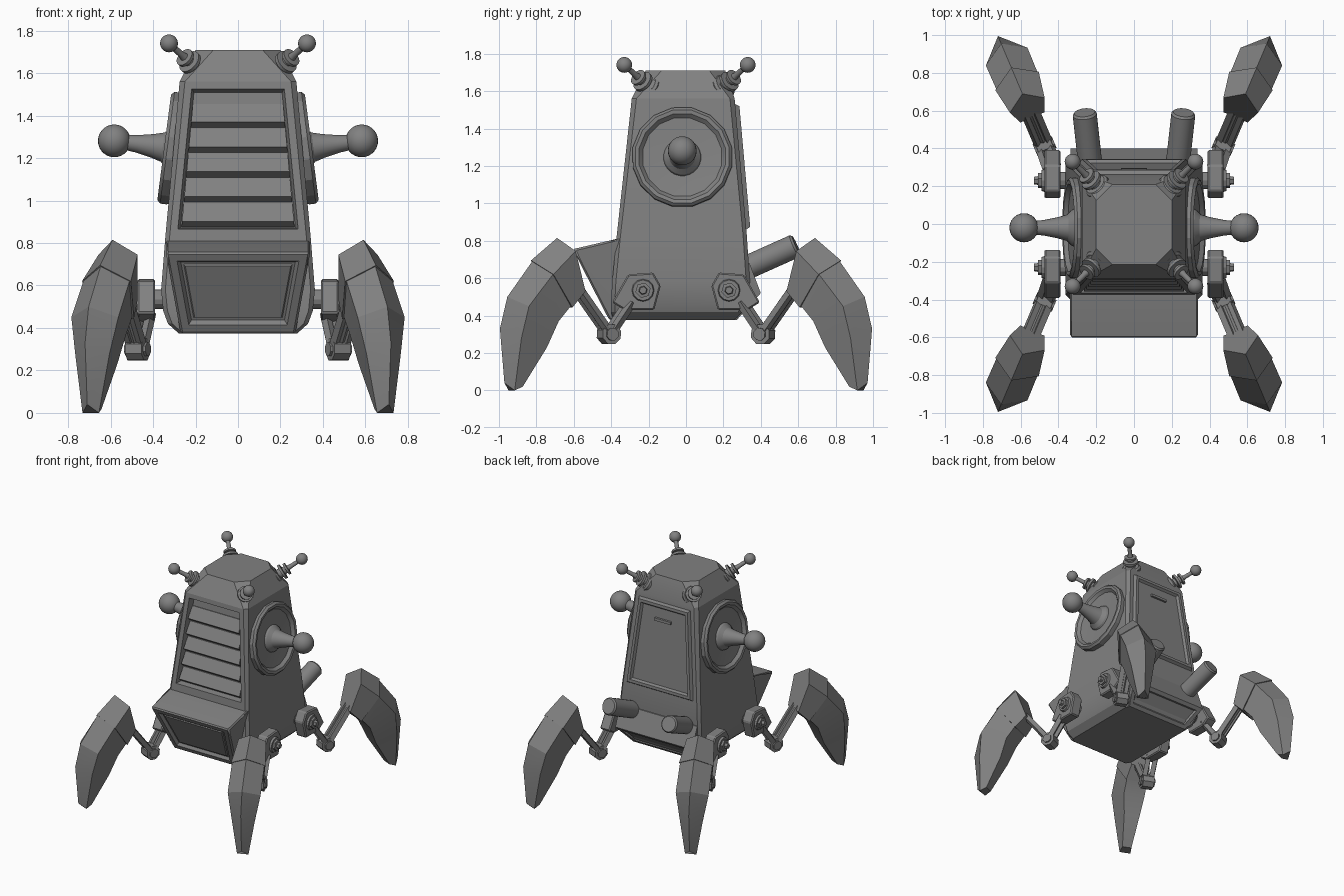
import bpy, bmesh, math
from mathutils import Vector

if "Cube" in bpy.data.objects:
    bpy.data.objects.remove(bpy.data.objects["Cube"])

grey = bpy.data.materials.new("grey")
grey.diffuse_color = (0.22, 0.22, 0.22, 1)
grey.use_nodes = True
grey.node_tree.nodes["Principled BSDF"].inputs["Base Color"].default_value = grey.diffuse_color


def finish(name, bm, bevel=0.0):
    """Turn a bmesh into a named object, sharp edges kept above an angle."""
    bmesh.ops.recalc_face_normals(bm, faces=bm.faces[:])
    if bevel:
        bmesh.ops.bevel(bm, geom=bm.edges[:], offset=bevel, segments=1, affect='EDGES')
    for f in bm.faces:
        f.smooth = True
    for e in bm.edges:
        e.smooth = e.calc_face_angle(0) < 0.35
    me = bpy.data.meshes.new(name)
    bm.to_mesh(me)
    bm.free()
    me.materials.append(grey)
    ob = bpy.data.objects.new(name, me)
    bpy.context.collection.objects.link(ob)
    return ob


def loft(sections):
    """Skin equal-length rings of points and cap both ends."""
    bm = bmesh.new()
    rings = [[bm.verts.new(p) for p in s] for s in sections]
    n = len(rings[0])
    for a, b in zip(rings, rings[1:]):
        for i in range(n):
            j = (i + 1) % n
            bm.faces.new((a[i], a[j], b[j], b[i]))
    bm.faces.new(rings[0])
    bm.faces.new(rings[-1])
    bmesh.ops.recalc_face_normals(bm, faces=bm.faces[:])
    return bm


def hull(points):
    bm = bmesh.new()
    for p in points:
        bm.verts.new(p)
    bmesh.ops.convex_hull(bm, input=bm.verts[:])
    bmesh.ops.dissolve_limit(bm, angle_limit=0.03, verts=bm.verts[:], edges=bm.edges[:])
    bmesh.ops.recalc_face_normals(bm, faces=bm.faces[:])
    return bm


def lathe(name, start, direction, profile, segs=24):
    """Revolve (distance, radius) pairs around an axis."""
    start, d = Vector(start), Vector(direction).normalized()
    u = d.orthogonal().normalized()
    v = d.cross(u)
    rings = []
    for t, r in profile:
        ring = []
        for i in range(segs):
            a = 2 * math.pi * (i + 0.5) / segs
            ring.append(start + d * t + (u * math.cos(a) + v * math.sin(a)) * r)
        rings.append(ring)
    return finish(name, loft(rings))


def rod(name, a, b, r, segs=12):
    a, b = Vector(a), Vector(b)
    return lathe(name, a, b - a, [(0, r), ((b - a).length, r)], segs)


def ball(name, center, r):
    bm = bmesh.new()
    bmesh.ops.create_uvsphere(bm, u_segments=24, v_segments=14, radius=r)
    bmesh.ops.translate(bm, verts=bm.verts[:], vec=center)
    return finish(name, bm)


def inset(bm, face, steps):
    """Repeated inset of one face with (margin, depth) steps."""
    for margin, depth in steps:
        bmesh.ops.inset_individual(bm, faces=[face], thickness=margin, depth=depth,
                                   use_even_offset=True)


def ring(z, x, y0, y1, c):
    """Rectangle with cut corners."""
    return [(x - c, y0, z), (x, y0 + c, z), (x, y1 - c, z), (x - c, y1, z),
            (c - x, y1, z), (-x, y1 - c, z), (-x, y0 + c, z), (c - x, y0, z)]


# Body tower with recessed front opening and raised rear door
bm = loft([ring(0.375, 0.28, -0.39, 0.26, 0.02), ring(0.42, 0.33, -0.40, 0.30, 0.02),
           ring(0.48, 0.352, -0.40, 0.325, 0.02), ring(0.58, 0.362, -0.395, 0.342, 0.02),
           ring(0.83, 0.342, -0.37, 0.325, 0.02), ring(1.56, 0.275, -0.29, 0.26, 0.025),
           ring(1.71, 0.20, -0.215, 0.21, 0.085)])
tall = [f for f in bm.faces if 1.1 < f.calc_center_median().z < 1.3 and abs(f.normal.y) > 0.9]
front = min(tall, key=lambda f: f.calc_center_median().y)
back = max(tall, key=lambda f: f.calc_center_median().y)
inset(bm, front, [(0.035, 0), (0.012, -0.045)])
inset(bm, back, [(0.03, 0), (0.012, 0.022), (0.022, 0), (0.012, -0.018)])
finish("body", bm)

# Rear door handle
finish("door_handle", hull([(x, y - (z - 1.40) * 0.09, z) for x in (-0.07, 0.07)
                            for y in (0.25, 0.295) for z in (1.39, 1.41)]))

# Front louvers
for k in range(5):
    z = 1.455 - 0.117 * k
    sections = []
    for side in (-1, 1):
        s = []
        for dz, depth in ((0, 0.04), (-0.085, 0.004), (-0.112, 0.04), (-0.11, 0.07), (0, 0.07)):
            h = z + dz
            x = 0.275 + (1.56 - h) * 0.092 - 0.072
            s.append((side * x, -0.29 - (1.56 - h) * 0.11 + depth, h))
        sections.append(s)
    finish("louver", loft(sections))

# Front hopper with inset panel
bm = hull([(s * x, y, z) for s in (-1, 1) for x, y, z in
           ((0.34, -0.605, 0.755), (0.34, -0.37, 0.81), (0.27, -0.41, 0.375),
            (0.27, -0.30, 0.375), (0.34, -0.30, 0.81))])
bmesh.ops.bevel(bm, geom=bm.edges[:], offset=0.01, segments=1, affect='EDGES')
face = max((f for f in bm.faces if f.normal.y < -0.5), key=lambda f: f.calc_area())
inset(bm, face, [(0.035, 0), (0.015, -0.02), (0.012, 0), (0.006, 0.008)])
finish("front_hopper", bm)

# Rear ledge
bm = hull([(s * x, y, z) for s in (-1, 1) for x, y, z in
           ((0.335, 0.25, 0.71), (0.335, 0.34, 0.68), (0.335, 0.40, 0.52),
            (0.27, 0.27, 0.375), (0.27, 0.2, 0.375))])
face = max((f for f in bm.faces if f.normal.y > 0.5 and f.normal.z < 0), key=lambda f: f.calc_area())
inset(bm, face, [(0.03, 0), (0.01, -0.012)])
finish("rear_ledge", bm)

# Leg sections: ridge (s, z), middle (s, z, half width), inner (s, z, half width)
LEG = [((0.866, 0.815), (0.80, 0.745, 0.10), (0.73, 0.53, 0.07)),
       ((1.01, 0.69), (0.94, 0.62, 0.118), (0.82, 0.45, 0.08)),
       ((1.155, 0.50), (1.08, 0.45, 0.12), (0.89, 0.37, 0.08)),
       ((1.198, 0.33), (1.11, 0.28, 0.088), (0.95, 0.23, 0.06)),
       ((1.172, 0.04), (1.13, 0.00, 0.042), (1.08, 0.02, 0.035))]

for sx in (-1, 1):
    # Side dish and knob
    axis = Vector((sx, 0, 0.13)).normalized()
    c = Vector((sx * 0.305, -0.02, 1.245))
    lathe("side_dish", c, axis, [(-0.04, 0.262), (0.0, 0.27), (0.028, 0.27), (0.043, 0.255),
                                 (0.04, 0.235), (0.018, 0.215), (0.01, 0.09)], 16)
    lathe("knob_stem", c, axis, [(0, 0.105), (0.025, 0.095), (0.05, 0.07), (0.1, 0.056),
                                 (0.17, 0.042), (0.25, 0.033)])
    ball("knob", c + axis * 0.28, 0.077)

    # Exhaust tubes
    a, b = Vector((sx * 0.23, 0.30, 0.645)), Vector((sx * 0.262, 0.59, 0.775))
    n = (b - a).length
    lathe("exhaust_tube", a, b - a, [(0, 0.064), (n - 0.012, 0.064), (n, 0.055)])

    for sy in (-1, 1):
        # Corner antenna
        base = Vector((sx * 0.18, sy * 0.185, 1.61))
        tip = Vector((sx * 0.325, sy * 0.33, 1.74))
        lathe("antenna_stem", base, tip - base,
              [(-0.02, 0.07), (0.03, 0.07), (0.042, 0.058), (0.044, 0.035), (0.066, 0.035),
               (0.068, 0.057), (0.085, 0.057), (0.087, 0.028), (0.105, 0.028), (0.107, 0.045),
               (0.122, 0.045), (0.124, 0.02), (0.145, 0.016), (0.22, 0.014)])
        ball("antenna_ball", tip, 0.042)

        def P(s, t, z):
            """Leg plane: s runs outward, t across the leg."""
            t += 0.275
            return Vector((sx * (0.39 * s + 0.92 * t), sy * (0.92 * s - 0.39 * t), z))

        def section(k, grow=0.0):
            (rs, rz), (ms, mz, mw), (i_s, iz, iw) = LEG[k]
            mw, iw = mw + grow, iw + grow
            return [P(rs + grow, 0, rz + grow * 0.7), P(ms, mw, mz), P(i_s - grow, iw, iz - grow),
                    P(i_s - grow, -iw, iz - grow), P(ms, -mw, mz)]

        # Leg armour
        finish("leg_knee_plate", loft([section(0), section(1, 0.007)]))
        finish("leg_shin", loft([section(k) for k in range(1, 5)]))

        # Hip block with axle and nut
        outline = ((0.395, 0.47), (0.31, 0.62), (0.175, 0.63), (0.135, 0.56),
                   (0.17, 0.43), (0.33, 0.43))
        finish("hip_block", loft([[(sx * x, sy * y, z) for y, z in outline]
                                  for x in (0.39, 0.475)]), 0.008)
        hip = Vector((sx * 0.30, sy * 0.23, 0.535))
        lathe("hip_axle", hip, (sx, 0, 0),
              [(0, 0.045), (0.17, 0.045), (0.175, 0.06), (0.19, 0.055)], 12)
        lathe("hip_nut", hip + Vector((sx * 0.185, 0, 0)), (sx, 0, 0),
              [(0, 0.042), (0.022, 0.042), (0.024, 0.024), (0.045, 0.02)], 6)

        # Knee joint and paired links
        knee = P(0.565, 0, 0.30)
        across = P(0, 1, 0) - P(0, 0, 0)
        lathe("knee_joint", knee - across * 0.055, across,
              [(0, 0.035), (0.012, 0.035), (0.013, 0.056), (0.097, 0.056),
               (0.098, 0.035), (0.11, 0.035)], 8)
        for t in (-0.027, 0.027):
            rod("lower_link", P(0.565, t, 0.30), P(0.77, t, 0.57), 0.025, 4)
            off = across * t
            rod("hip_link", knee + off, Vector((sx * 0.435, sy * 0.30, 0.47)) + off, 0.025, 4)
        rod("link_core", P(0.565, 0, 0.30), P(0.77, 0, 0.57), 0.018, 8)
